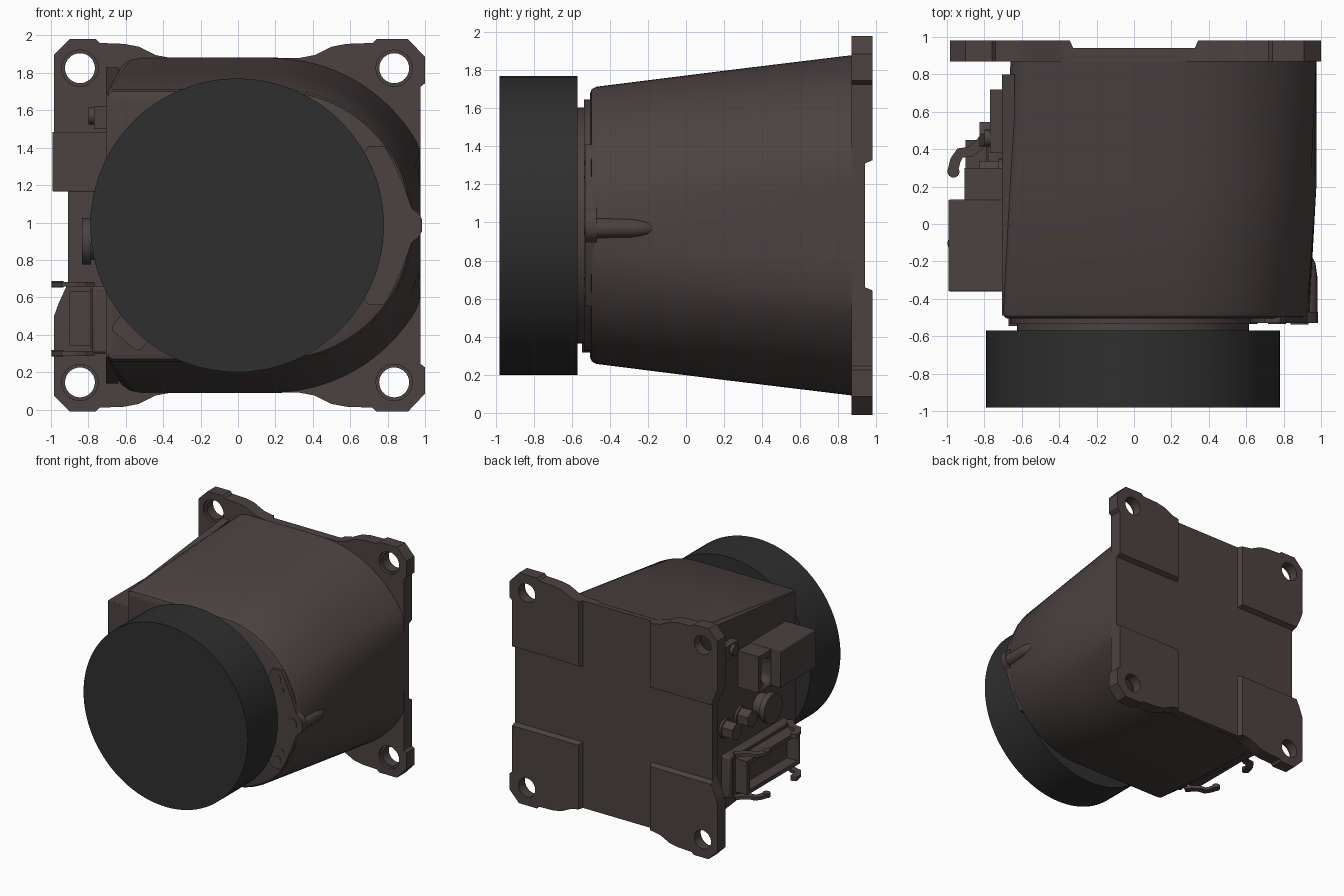
import bpy, bmesh, math
from mathutils import Vector

old = bpy.data.objects.get("Cube")
if old:
    bpy.data.objects.remove(old, do_unlink=True)

MID = 0.985  # height of the central axis


def material(name, rgb):
    m = bpy.data.materials.new(name)
    m.use_nodes = True
    m.diffuse_color = (*rgb, 1)
    bsdf = next(n for n in m.node_tree.nodes if n.type == "BSDF_PRINCIPLED")
    bsdf.inputs["Base Color"].default_value = (*rgb, 1)
    return m


HOUSING = material("warm grey housing", (0.072, 0.054, 0.053))
BLACK = material("charcoal cover", (0.028, 0.028, 0.028))


def activate(ob):
    bpy.ops.object.select_all(action="DESELECT")
    ob.select_set(True)
    bpy.context.view_layer.objects.active = ob


def smooth(ob):
    activate(ob)
    bpy.ops.object.shade_smooth_by_angle(angle=math.radians(30))


def loft(name, rings, mat=HOUSING):
    """Closed solid through rings of equal point count."""
    bm = bmesh.new()
    loops = [[bm.verts.new(p) for p in ring] for ring in rings]
    for a, b in zip(loops, loops[1:]):
        for i in range(len(a)):
            j = (i + 1) % len(a)
            bm.faces.new((a[i], a[j], b[j], b[i]))
    bm.faces.new(loops[0])
    bm.faces.new(loops[-1])
    bmesh.ops.recalc_face_normals(bm, faces=bm.faces)
    mesh = bpy.data.meshes.new(name)
    bm.to_mesh(mesh)
    bm.free()
    ob = bpy.data.objects.new(name, mesh)
    bpy.context.collection.objects.link(ob)
    mesh.materials.append(mat)
    smooth(ob)
    return ob


def place(axis, t, u, v):
    return (t, u, v) if axis == "x" else (u, t, v)


def prism(name, outline, axis, a, b, mat=HOUSING):
    return loft(name, [[place(axis, t, u, v) for u, v in outline] for t in (a, b)], mat)


def box(name, x, y, z):
    return prism(name, [(y[0], z[0]), (y[1], z[0]), (y[1], z[1]), (y[0], z[1])], "x", *x)


def circle(u, v, r, n=32, turn=0.0):
    return [(u + r * math.cos(turn + math.tau * i / n),
             v + r * math.sin(turn + math.tau * i / n)) for i in range(n)]


def cylinder(name, axis, u, v, r, a, b, mat=HOUSING, n=32):
    return prism(name, circle(u, v, r, n), axis, a, b, mat)


def cut(ob, *cutters):
    for c in cutters:
        c.hide_render = True
        mod = ob.modifiers.new("cut", "BOOLEAN")
        mod.operation, mod.object, mod.solver = "DIFFERENCE", c, "EXACT"
        activate(ob)
        bpy.ops.object.modifier_apply(modifier=mod.name)
        bpy.data.objects.remove(c, do_unlink=True)


def bevel(ob, width):
    mod = ob.modifiers.new("bevel", "BEVEL")
    mod.width, mod.segments, mod.limit_method = width, 2, "ANGLE"


# Tapered housing: half-round on its left, flat above, below and on its right
def section(y, centre, radius, left, corner, limit=0.975, n=48):
    pts = []
    for i in range(n + 1):
        t = math.pi * (i / n - 0.5)
        pts.append((min(centre + radius * math.cos(t), limit), y, MID + radius * math.sin(t)))
    for s in (1, -1):
        arc = [(left + corner * (1 - math.sin(t)), y, MID + s * (radius - corner * (1 - math.cos(t))))
               for t in (k * math.pi / 8 for k in range(5))]
        pts += arc if s == 1 else arc[::-1]
    return pts


loft("housing", [section(-0.505, 0.2, 0.69, -0.68, 0.03),
                 section(-0.495, 0.21, 0.715, -0.695, 0.03),
                 section(-0.47, 0.21, 0.728, -0.70, 0.03),
                 section(0.2, 0.195, 0.812, -0.68, 0.08),
                 section(0.9, 0.18, 0.897, -0.66, 0.14)])

# Round front cover on a stepped neck
cylinder("front_lip", "y", 0.0, MID, 0.66, -0.535, -0.45, n=64)
cylinder("neck", "y", -0.005, MID, 0.62, -0.58, -0.5, n=64)
cylinder("front_cover", "y", -0.005, MID, 0.785, -0.98, -0.57, BLACK, n=96)

# Mounting flange, upper half of the outline mirrored downward
upper = [(0.975, 0), (0.975, 0.74), (1.0, 0.76), (1.0, 0.9), (0.91, 0.995), (0.74, 0.995),
         (0.72, 0.975), (0.58, 0.97), (0.5, 0.955), (0.41, 0.91), (0.33, 0.895),
         (-0.36, 0.895), (-0.44, 0.91), (-0.53, 0.955), (-0.61, 0.97), (-0.74, 0.975),
         (-0.76, 0.995), (-0.9, 0.995), (-0.985, 0.91), (-0.985, 0.49), (-0.96, 0.42),
         (-0.91, 0.31), (-0.91, 0)]
outline = [(x, MID + h) for x, h in upper] + [(x, MID - h) for x, h in upper[-2:0:-1]]
flange = prism("mounting_flange", outline, "y", 0.87, 0.98)


def groove(name, across):
    shape = [(-0.325, 0.94), (-0.36, 1.02), (0.36, 1.02), (0.325, 0.94)]
    ends = (-1.2, 1.2)
    if across:
        return loft(name, [[(e, y, MID + w) for w, y in shape] for e in ends])
    return loft(name, [[(w, y, MID + e) for w, y in shape] for e in ends])


cut(flange, groove("groove_cutter", True), groove("groove_cutter", False))
for x in (-0.845, 0.835):
    for z in (MID - 0.84, MID + 0.84):
        cut(flange, cylinder("hole_cutter", "y", x, z, 0.08, 0.8, 1.1),
            cylinder("recess_cutter", "y", x, z, 0.097, 0.8, 0.895))
smooth(flange)

# Ear plate with screws and a tapering boss on the left of the front
half = [(0.985, 0.03), (0.965, 0.065), (0.93, 0.09), (0.88, 0.23), (0.80, 0.40),
        (0.78, 0.425), (0.70, 0.425), (0.68, 0.40), (0.62, 0.2)]
ear = [(x, MID + h) for x, h in half] + [(x, MID - h) for x, h in half[::-1]]
prism("ear_plate", ear, "y", -0.53, -0.47)
loft("ear_boss", [[(x, y, z) for x, z in circle(0.93, MID - 0.015, r, 20)]
                  for y, r in ((-0.525, 0.053), (-0.28, 0.05), (-0.21, 0.04), (-0.17, 0.02))])
cylinder("ear_pin", "y", 0.885, MID, 0.048, -0.536, -0.5)
for s in (1, -1):
    cylinder("ear_screw", "y", 0.75, MID + s * 0.35, 0.034, -0.535, -0.5, n=20)
    cylinder("ear_dowel", "y", 0.795, MID + s * 0.265, 0.017, -0.535, -0.5, n=16)

# Slanted tab at the lower right of the front
c, s = math.cos(-0.7), math.sin(-0.7)
tab = [(-0.57 + u * c - v * s, 0.415 + u * s + v * c)
       for u, v in ((-0.1, -0.04), (-0.08, -0.06), (0.08, -0.06), (0.1, -0.04),
                    (0.1, 0.04), (0.08, 0.06), (-0.08, 0.06), (-0.1, 0.04))]
prism("front_tab", tab, "y", -0.545, -0.48)

# Side panel carrying the connectors
prism("side_panel", [(-0.49, 0.28), (0.8, 0.14), (0.8, 1.83), (-0.49, 1.69)], "x", -0.705, -0.64)

# Junction box with a slotted bracket behind it
bevel(box("junction_box", (-0.992, -0.69), (-0.36, 0.13), (1.165, 1.485)), 0.006)
bracket = box("box_bracket", (-0.905, -0.69), (0.12, 0.3), (1.165, 1.48))
slot = circle(0.2, 1.27, 0.06, 24)
slot = [(y, z + (0.1 if z > 1.27 else 0)) for y, z in slot]
cut(bracket, prism("slot_cutter", slot, "x", -1.0, -0.76))

# Upper hinge block
box("hinge_block", (-0.77, -0.69), (0.38, 0.72), (1.5, 1.62))
cylinder("hinge_pin", "x", 0.46, 1.57, 0.045, -0.80, -0.7, n=16)

# Round socket and two hex plugs
cylinder("socket_collar", "x", 0.0, 0.9, 0.10, -0.80, -0.69)
cylinder("round_socket", "x", 0.0, 0.9, 0.125, -0.835, -0.785)
for y, z in ((0.48, 0.88), (0.27, 0.91)):
    cylinder("plug_washer", "x", y, z, 0.08, -0.725, -0.69, n=24)
    prism("hex_plug", circle(y, z, 0.075, 6, 0.5), "x", -0.825, -0.7)

# Rectangular connector with a hollow hood
bevel(box("connector_base", (-0.78, -0.69), (-0.34, 0.52), (0.3, 0.66)), 0.015)
hood = box("connector_hood", (-0.9, -0.75), (-0.27, 0.45), (0.34, 0.63))
cut(hood, box("hood_cutter", (-1.0, -0.8), (-0.235, 0.415), (0.375, 0.595)))
box("hood_rim", (-0.79, -0.76), (-0.3, 0.48), (0.325, 0.645))


# Locking levers at the four corners of the connector
def lever(y_of, z):
    path = [(-0.79, 0.47), (-0.83, 0.42), (-0.88, 0.385), (-0.93, 0.38), (-0.955, 0.34), (-0.97, 0.28)]
    rings = []
    for i, (x, y) in enumerate(path):
        a, b = path[max(i - 1, 0)], path[min(i + 1, len(path) - 1)]
        d = Vector((b[0] - a[0], b[1] - a[1])).normalized() * 0.028
        rings.append([(x - k * d.y, y_of(y + k * d.x), z + h)
                      for k, h in ((-1, -0.013), (1, -0.013), (1, 0.013), (-1, 0.013))])
    loft("lever_arm", rings)
    tip = [(x, y_of(y)) for x, y in circle(-0.965, 0.28, 0.032, 16)]
    loft("lever_tip", [[(x, y, z + h) for x, y in tip] for h in (-0.017, 0.017)])


for z in (0.3, 0.67):
    lever(lambda y: y, z)
    lever(lambda y: 0.18 - y, z)
